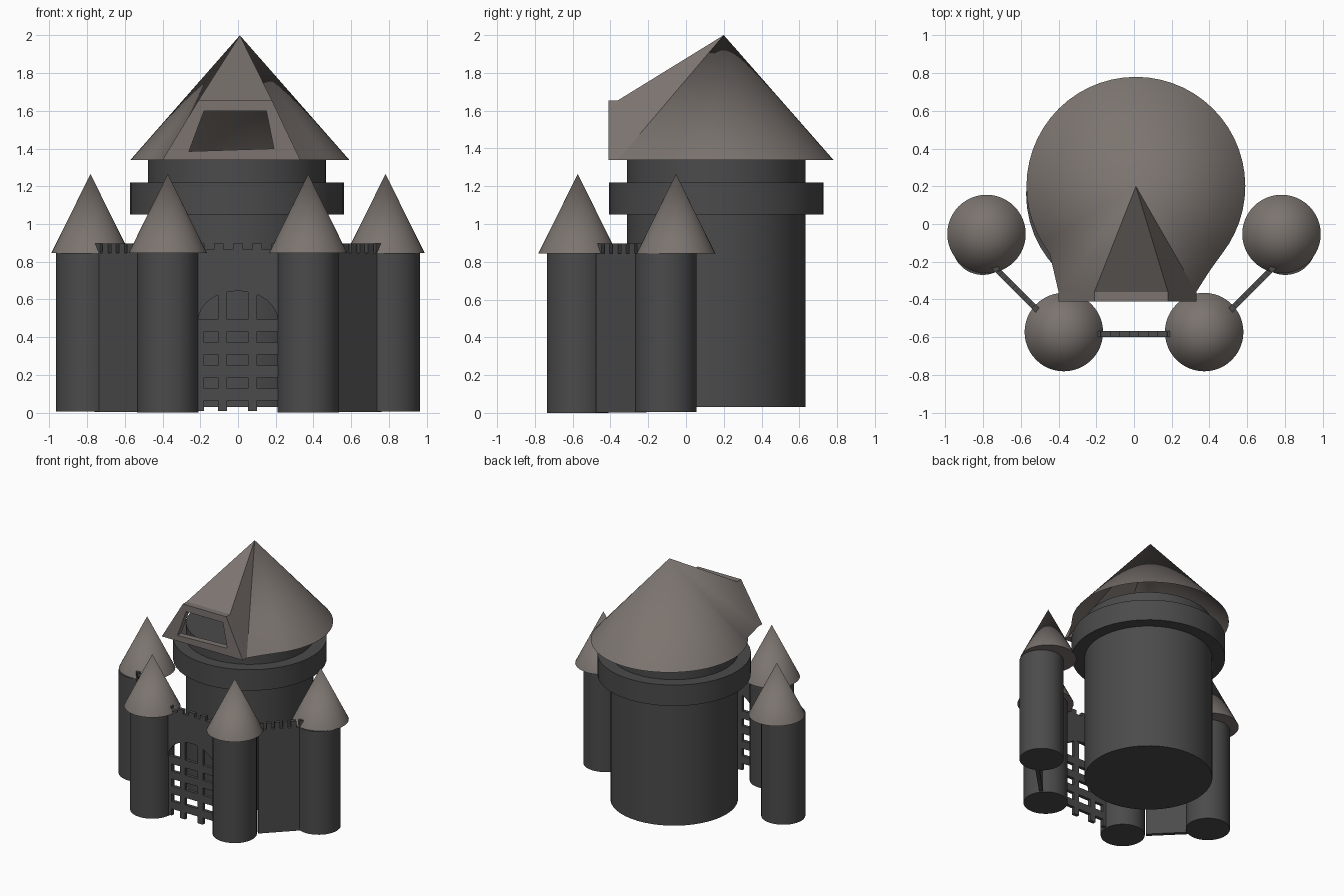
import bpy, bmesh, math
from mathutils import Vector

if "Cube" in bpy.data.objects:
    bpy.data.objects.remove(bpy.data.objects["Cube"])


def material(name, rgb):
    m = bpy.data.materials.new(name)
    m.diffuse_color = (*rgb, 1)
    m.use_nodes = True
    m.node_tree.nodes["Principled BSDF"].inputs["Base Color"].default_value = m.diffuse_color
    return m


STONE = material("dark_stone", (0.07, 0.07, 0.07))
TILE = material("roof_tile", (0.20, 0.175, 0.16))


def finish(obj, mat, smooth=True):
    obj.data.materials.append(mat)
    if smooth:
        bpy.ops.object.select_all(action='DESELECT')
        obj.select_set(True)
        bpy.context.view_layer.objects.active = obj
        bpy.ops.object.shade_smooth_by_angle(angle=math.radians(30))
    return obj


def from_bmesh(name, bm, mat, smooth=False):
    bmesh.ops.recalc_face_normals(bm, faces=bm.faces)
    me = bpy.data.meshes.new(name)
    bm.to_mesh(me)
    bm.free()
    obj = bpy.data.objects.new(name, me)
    bpy.context.collection.objects.link(obj)
    return finish(obj, mat, smooth)


def cylinder(name, x, y, r, z0, z1, mat=STONE, top=None):
    bpy.ops.mesh.primitive_cone_add(vertices=48, radius1=r, radius2=r if top is None else top,
                                    depth=z1 - z0, location=(x, y, (z0 + z1) / 2))
    obj = bpy.context.object
    obj.name = name
    return finish(obj, mat)


def wall(name, p0, p1, profile, thick=0.03):
    """Extrude a (distance, z) profile standing on the line p0-p1."""
    p0, p1 = Vector((*p0, 0)), Vector((*p1, 0))
    d = (p1 - p0).normalized()
    n = Vector((-d.y, d.x, 0))
    bm = bmesh.new()
    f = bm.faces.new([bm.verts.new(p0 + d * u + Vector((0, 0, z)) - n * thick / 2)
                      for u, z in profile])
    r = bmesh.ops.extrude_face_region(bm, geom=[f], use_keep_orig=True)
    bmesh.ops.translate(bm, vec=n * thick,
                        verts=[v for v in r["geom"] if isinstance(v, bmesh.types.BMVert)])
    return from_bmesh(name, bm, STONE)


def battlements(start, end, low, high, count, solid):
    """Crenellated edge from start to end, with 'count' merlons."""
    pitch = (end - start) / (count - 1 + solid)
    pts = []
    for i in range(count):
        a = start + i * pitch
        b = a + pitch * solid
        pts += [(a, low), (a, high), (b, high), (b, low)]
    return pts


# keep and its ring
cylinder("keep", -0.005, 0.16, 0.472, 0.03, 1.34)
cylinder("keep_ring", -0.005, 0.16, 0.567, 1.05, 1.22)

# main roof: open shell, round behind and pulled out to a dormer in front
bm = bmesh.new()
cx, cy, r, base = 0.01, 0.20, 0.58, 1.34
apex = bm.verts.new((cx, cy, 2.0))
ring = [(0.33, -0.36), (0.40, -0.25)]
lo = math.radians(-38)
for i in range(41):
    a = lo + (math.pi - 2 * lo) * i / 40
    ring.append((cx + r * math.cos(a), cy + r * math.sin(a)))
ring.append((-0.40, -0.36))
rim = [bm.verts.new((x, y, base)) for x, y in ring]
top_r = bm.verts.new((0.18, -0.36, 1.655))
top_l = bm.verts.new((-0.21, -0.36, 1.655))
loop = rim + [top_l, top_r]
for a, b in zip(loop, loop[1:] + loop[:1]):
    bm.faces.new((a, b, apex))
from_bmesh("main_roof", bm, TILE, True)

# dormer window frame
outer = [(-0.40, 1.34), (0.33, 1.34), (0.18, 1.655), (-0.21, 1.655)]
inner = [(-0.26, 1.385), (0.19, 1.40), (0.15, 1.60), (-0.18, 1.60)]
bm = bmesh.new()
layers = [[bm.verts.new((x, y, z)) for x, z in pts]
          for pts, y in ((outer, -0.41), (outer, -0.36), (inner, -0.36), (inner, -0.41))]
for k in range(4):
    A, B = layers[k], layers[(k + 1) % 4]
    for i in range(4):
        j = (i + 1) % 4
        bm.faces.new((A[i], A[j], B[j], B[i]))
from_bmesh("dormer_frame", bm, TILE)

# towers, pointed roofs and side walls on both sides
for side, s in (("left", -1), ("right", 1)):
    cylinder(f"front_tower_{side}", s * 0.372, -0.573, 0.163, 0, 0.845)
    cylinder(f"front_tower_roof_{side}", s * 0.372, -0.573, 0.208, 0.845, 1.265, TILE, 0)
    cylinder(f"outer_tower_{side}", s * 0.802, -0.107, 0.163, 0.005, 0.845)
    cylinder(f"outer_tower_roof_{side}", s * 0.782, -0.053, 0.208, 0.845, 1.265, TILE, 0)
    p0, p1 = (s * 0.75, -0.22), (s * 0.505, -0.465)
    length = 0.346
    prof = [(0, 0.003)] + battlements(0, length, 0.845, 0.897, 6, 0.65) + [(length, 0.003)]
    wall(f"side_wall_{side}", p0, p1, prof)

# gate wall with arched opening
half, gate_y = 0.23, -0.583
arch = [(half + 0.21 * math.cos(t * math.pi / 16), 0.49 + 0.155 * math.sin(t * math.pi / 16))
        for t in range(17)]
gate = ([(0, 0.49)] + battlements(0, 2 * half, 0.865, 0.897, 5, 0.5)
        + [(2 * half, 0.49)] + arch)
wall("gate_wall", (-half, gate_y), (half, gate_y), gate)


# portcullis bars
def bar(name, x0, x1, z0, z1):
    wall(name, (x0, gate_y), (x1, gate_y),
         [(0, z0), (0, z1), (x1 - x0, z1), (x1 - x0, z0)], 0.026)


for i, x in enumerate((-0.22, -0.107, 0.052)):
    bar(f"gate_upright_{i}", x, x + 0.048 - (0.008 if i == 0 else 0), 0.01, 0.49 if i == 0 else 0.64)
for i in range(4):
    bar(f"gate_crossbar_{i}", -0.225, 0.225, 0.065 + 0.122 * i, 0.128 + 0.122 * i)
